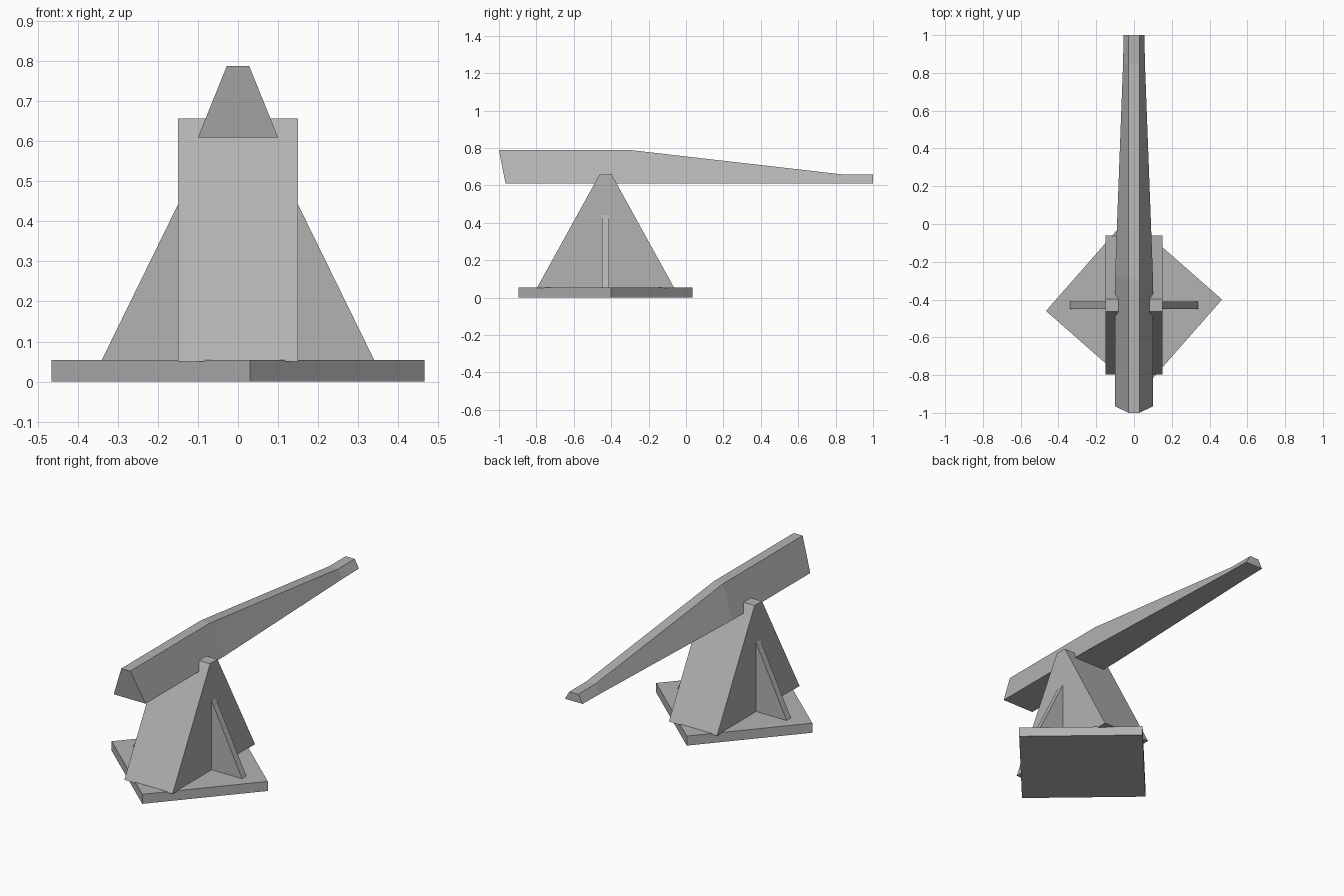
import bpy
import math

cube = bpy.data.objects.get("Cube")
if cube:
    bpy.data.objects.remove(cube, do_unlink=True)

GREY = (0.45, 0.45, 0.45, 1.0)
stone = bpy.data.materials.new("plain_grey")
stone.use_nodes = True
stone.diffuse_color = GREY
stone.node_tree.nodes["Principled BSDF"].inputs["Base Color"].default_value = GREY

CENTRE_Y = -0.43


def loft(name, rings):
    """Join equal-sized rings of points with flat sides and cap both ends."""
    n = len(rings[0])
    verts = [p for ring in rings for p in ring]
    faces = [list(range(n))[::-1], [len(verts) - n + i for i in range(n)]]
    for r in range(len(rings) - 1):
        for i in range(n):
            j = (i + 1) % n
            faces.append([r * n + i, r * n + j, (r + 1) * n + j, (r + 1) * n + i])
    mesh = bpy.data.meshes.new(name)
    mesh.from_pydata(verts, [], faces)
    mesh.materials.append(stone)
    obj = bpy.data.objects.new(name, mesh)
    bpy.context.collection.objects.link(obj)
    # Make every face point outwards
    import bmesh
    bm = bmesh.new()
    bm.from_mesh(mesh)
    bmesh.ops.recalc_face_normals(bm, faces=bm.faces)
    bm.to_mesh(mesh)
    bm.free()
    return obj


# Square base plate, turned almost onto its corner
turn = math.atan2(0.03, 0.466)
corners = [turn + k * math.pi / 2 for k in range(4)]
loft("base_plate", [[(0.467 * math.cos(a), CENTRE_Y + 0.467 * math.sin(a), z)
                     for a in corners] for z in (0, 0.054)])

# Wedge-shaped stand
stand = [(-0.798, 0.05), (-0.062, 0.05), (-0.397, 0.657), (-0.463, 0.657)]
loft("stand", [[(x, y, z) for y, z in stand] for x in (-0.15, 0.15)])

# Triangular braces on both sides of the stand
for side, label in ((1, "left"), (-1, "right")):
    fin = [(0.1, 0.05), (0.342, 0.05), (0.15, 0.442), (0.1, 0.442)]
    loft(label + "_brace", [[(side * x, CENTRE_Y + dy, z) for x, z in fin]
                            for dy in (-0.019, 0.019)])

# Tapering beam: bottom y, top y, bottom half width, top height
stations = [(-0.965, -1.0, 0.1, 0.788), (-0.27, -0.29, 0.1, 0.788),
            (0.85, 0.85, 0.058, 0.657), (1.0, 1.0, 0.055, 0.657)]
loft("beam", [[(-w, yb, 0.61), (w, yb, 0.61), (0.028, yt, top), (-0.028, yt, top)]
              for yb, yt, w, top in stations])
